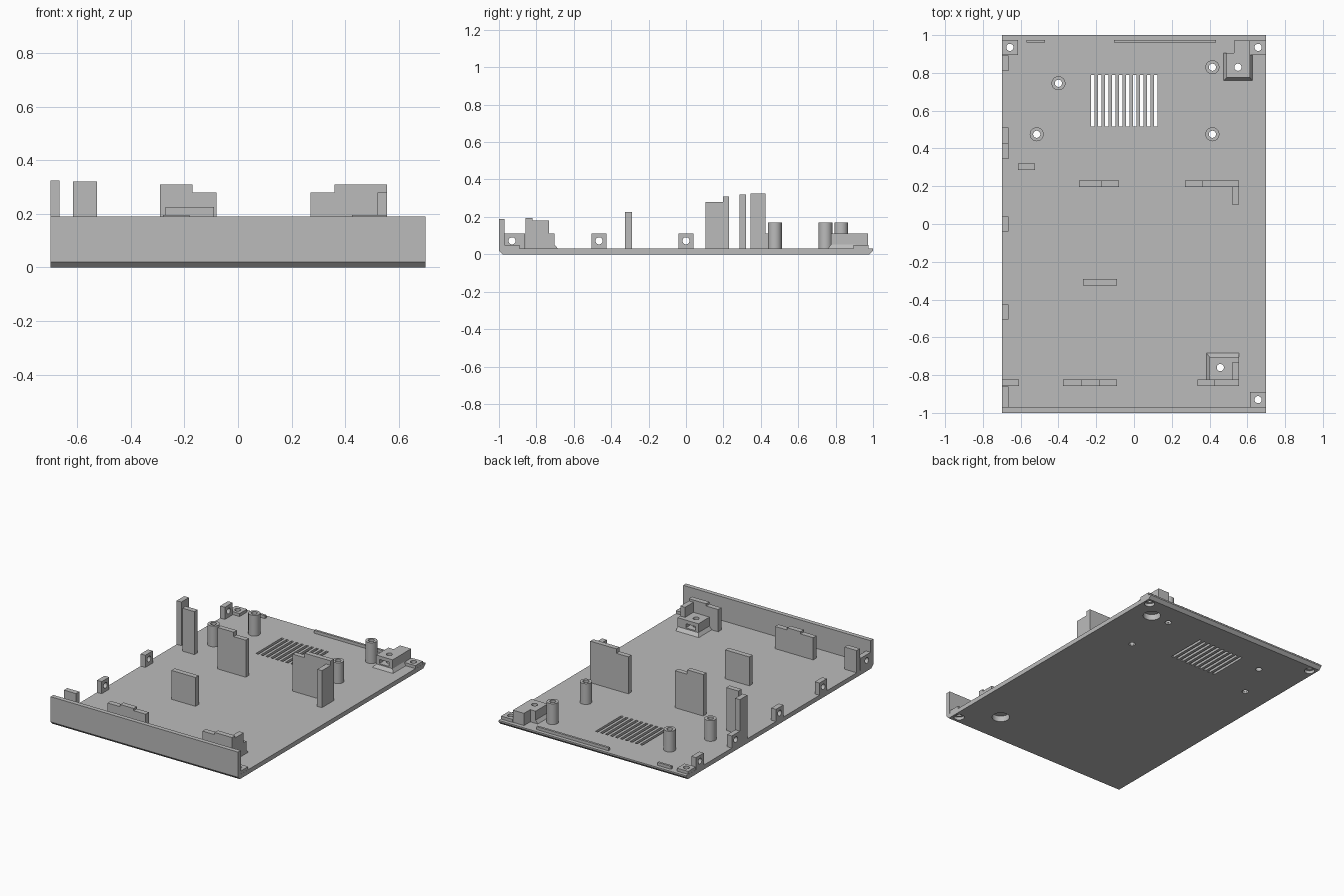
import bpy, bmesh, math
from mathutils import Matrix

if "Cube" in bpy.data.objects:
    bpy.data.objects.remove(bpy.data.objects["Cube"], do_unlink=True)

GREY = bpy.data.materials.new("matte grey plastic")
GREY.use_nodes = True
GREY.diffuse_color = (0.5, 0.5, 0.5, 1)
GREY.node_tree.nodes["Principled BSDF"].inputs["Base Color"].default_value = (0.5, 0.5, 0.5, 1)

FLOOR = 0.03   # top of the base plate
SINK = 0.025   # parts start just inside the plate


def finish(name, bm):
    bmesh.ops.recalc_face_normals(bm, faces=bm.faces)
    mesh = bpy.data.meshes.new(name)
    bm.to_mesh(mesh)
    bm.free()
    mesh.materials.append(GREY)
    obj = bpy.data.objects.new(name, mesh)
    bpy.context.scene.collection.objects.link(obj)
    return obj


def prism(name, points, axis, low, high):
    """Extrude a 2D outline along x, y or z."""
    place = {"x": lambda a, b: (low, a, b), "y": lambda a, b: (a, low, b),
             "z": lambda a, b: (a, b, low)}[axis]
    bm = bmesh.new()
    face = bm.faces.new([bm.verts.new(place(a, b)) for a, b in points])
    out = bmesh.ops.extrude_face_region(bm, geom=[face])
    step = [high - low if axis == k else 0 for k in "xyz"]
    bmesh.ops.translate(bm, vec=step, verts=[v for v in out["geom"] if isinstance(v, bmesh.types.BMVert)])
    return finish(name, bm)


def rect(x0, x1, y0, y1):
    return [(x0, y0), (x1, y0), (x1, y1), (x0, y1)]


def box(name, x0, x1, y0, y1, top, bottom=SINK):
    return prism(name, rect(x0, x1, y0, y1), "z", bottom, top)


def lathe(name, x, y, profile, sides=32):
    """Stack of rings (radius, z) with capped ends."""
    bm = bmesh.new()
    rings = []
    for r, z in profile:
        rings.append([bm.verts.new((x + r * math.cos(t), y + r * math.sin(t), z))
                      for t in (2 * math.pi * i / sides for i in range(sides))])
    for a, b in zip(rings, rings[1:]):
        for i in range(sides):
            j = (i + 1) % sides
            bm.faces.new((a[i], a[j], b[j], b[i]))
    bm.faces.new(rings[0][::-1])
    bm.faces.new(rings[-1])
    return finish(name, bm)


def cut(obj, cutter):
    """Subtract the cutter and bake the result."""
    mod = obj.modifiers.new("cut", "BOOLEAN")
    mod.operation, mod.solver, mod.object = "DIFFERENCE", "EXACT", cutter
    graph = bpy.context.evaluated_depsgraph_get()
    mesh = bpy.data.meshes.new_from_object(obj.evaluated_get(graph))
    obj.modifiers.clear()
    obj.data = mesh


def drop(cutter):
    bpy.data.objects.remove(cutter, do_unlink=True)


def smooth(obj):
    bpy.ops.object.select_all(action="DESELECT")
    obj.select_set(True)
    bpy.context.view_layer.objects.active = obj
    bpy.ops.object.shade_smooth_by_angle()


def bore(x, y, parts, wide=0.02, depth=0.01):
    """Screw hole through the base and parts, wider from below."""
    tool = lathe("bore", x, y, [(wide, -0.05), (wide, depth), (0.019, depth), (0.019, 0.4)])
    for part in [base] + parts:
        cut(part, tool)
    drop(tool)


# Base plate with chamfered front and back undersides
base = prism("base_plate", [(-1, FLOOR), (-1, 0.02), (-0.98, 0), (0.98, 0), (1, 0.02), (1, FLOOR)],
             "x", -0.7, 0.7)
box("front_wall", -0.7, 0.7, -1, -0.97, 0.19, 0.02)

# Vent slots
for i in range(10):
    x = -0.218 + i * 0.037
    tool = box("slot", x - 0.009, x + 0.009, 0.515, 0.79, 0.1, -0.1)
    cut(base, tool)
    drop(tool)

# Standoffs
for i, (x, y) in enumerate([(-0.4, 0.745), (-0.515, 0.475), (0.415, 0.475), (0.415, 0.83)]):
    post = lathe(f"standoff_{i + 1}", x, y, [(0.037, SINK), (0.037, 0.17)])
    bore(x, y, [post])
    smooth(post)

# Corner pads
for name, x, y in [("back_left_pad", 0.657, 0.935), ("back_right_pad", -0.657, 0.935),
                   ("front_left_pad", 0.657, -0.93)]:
    pad = box(name, x - 0.042, x + 0.042, y - 0.04, y + 0.04, 0.05)
    bore(x, y, [pad], 0.033, 0.02)

# Side tabs with cross holes
for i, (y0, y1, hole) in enumerate([(-0.97, -0.86, -0.93), (-0.505, -0.425, -0.465), (-0.04, 0.04, 0),
                                    (0.425, 0.51, 0.468), (0.81, 0.893, 0.85)]):
    tab = box(f"side_tab_{i + 1}", -0.7, -0.665, y0, y1, 0.112)
    tool = lathe("tab_hole", 0, 0, [(0.019, -0.1), (0.019, 0.1)], 24)
    tool.data.transform(Matrix.Translation((-0.68, hole, 0.072)) @ Matrix.Rotation(math.pi / 2, 4, "Y"))
    cut(tab, tool)
    drop(tool)
    smooth(tab)

# Plain upright plates
box("tall_side_post", -0.7, -0.665, 0.345, 0.425, 0.325)
box("tall_rib", -0.615, -0.525, 0.285, 0.32, 0.32)
box("middle_rib", -0.27, -0.09, -0.325, -0.29, 0.225)
box("front_right_rib", -0.7, -0.61, -0.857, -0.822, 0.18)
box("rear_lip_short", -0.57, -0.47, 0.96, 0.975, 0.05)
box("rear_lip_long", -0.105, 0.435, 0.96, 0.975, 0.05)

# Stepped upright plates, each with a raised span
def stepped(name, x0, x1, r0, r1, y0, y1, low, high):
    pts = [(x0, SINK), (x1, SINK), (x1, low), (r1, low), (r1, high), (r0, high), (r0, low), (x0, low)]
    pts = [p for i, p in enumerate(pts) if p != pts[i - 1]]
    if r0 == x0:
        pts.remove((x0, low))
    if r1 == x1:
        pts.remove((x1, low))
    prism(name, pts, "y", y0, y1)

stepped("rear_right_rib", -0.29, -0.08, -0.29, -0.17, 0.197, 0.23, 0.28, 0.31)
stepped("rear_left_rib", 0.27, 0.555, 0.36, 0.555, 0.197, 0.23, 0.28, 0.31)
stepped("front_middle_rib", -0.375, -0.09, -0.28, -0.18, -0.857, -0.822, 0.18, 0.195)
stepped("front_left_rib", 0.335, 0.555, 0.425, 0.555, -0.857, -0.822, 0.18, 0.195)
box("rear_left_rib_return", 0.52, 0.555, 0.103, 0.2, 0.28)
box("front_left_rib_return", 0.52, 0.555, -0.825, -0.732, 0.18)


# Nut blocks with a flared foot, a nut slot and a counterbored hole
def foot(name, wide, narrow):
    obj = box(name, *wide, 0.052)
    for v in obj.data.vertices:
        if v.co.z > 0.04:
            v.co.x = narrow[0] if v.co.x < sum(wide[:2]) / 2 else narrow[1]
            v.co.y = narrow[2] if v.co.y < sum(wide[2:]) / 2 else narrow[3]
    return obj


front_block = box("front_nut_block", 0.4, 0.555, -0.825, -0.703, 0.112)
front_foot = foot("front_nut_foot", (0.38, 0.555, -0.825, -0.68), (0.4, 0.555, -0.825, -0.703))
rear_block = prism("rear_nut_block", [(0.49, 0.775), (0.613, 0.775), (0.613, 0.972), (0.53, 0.972),
                                      (0.53, 0.905), (0.49, 0.905)], "z", SINK, 0.112)
rear_foot = foot("rear_nut_foot", (0.47, 0.63, 0.755, 0.905), (0.49, 0.613, 0.775, 0.905))
for block, footing, x, y, y0, y1 in [(front_block, front_foot, 0.457, -0.76, -0.8, -0.65),
                                     (rear_block, rear_foot, 0.55, 0.83, 0.7, 0.87)]:
    tool = box("nut_slot", x - 0.037, x + 0.037, y0, y1, 0.088, 0.06)
    cut(block, tool)
    drop(tool)
    bore(x, y, [block, footing], 0.055, 0.04)
smooth(base)
